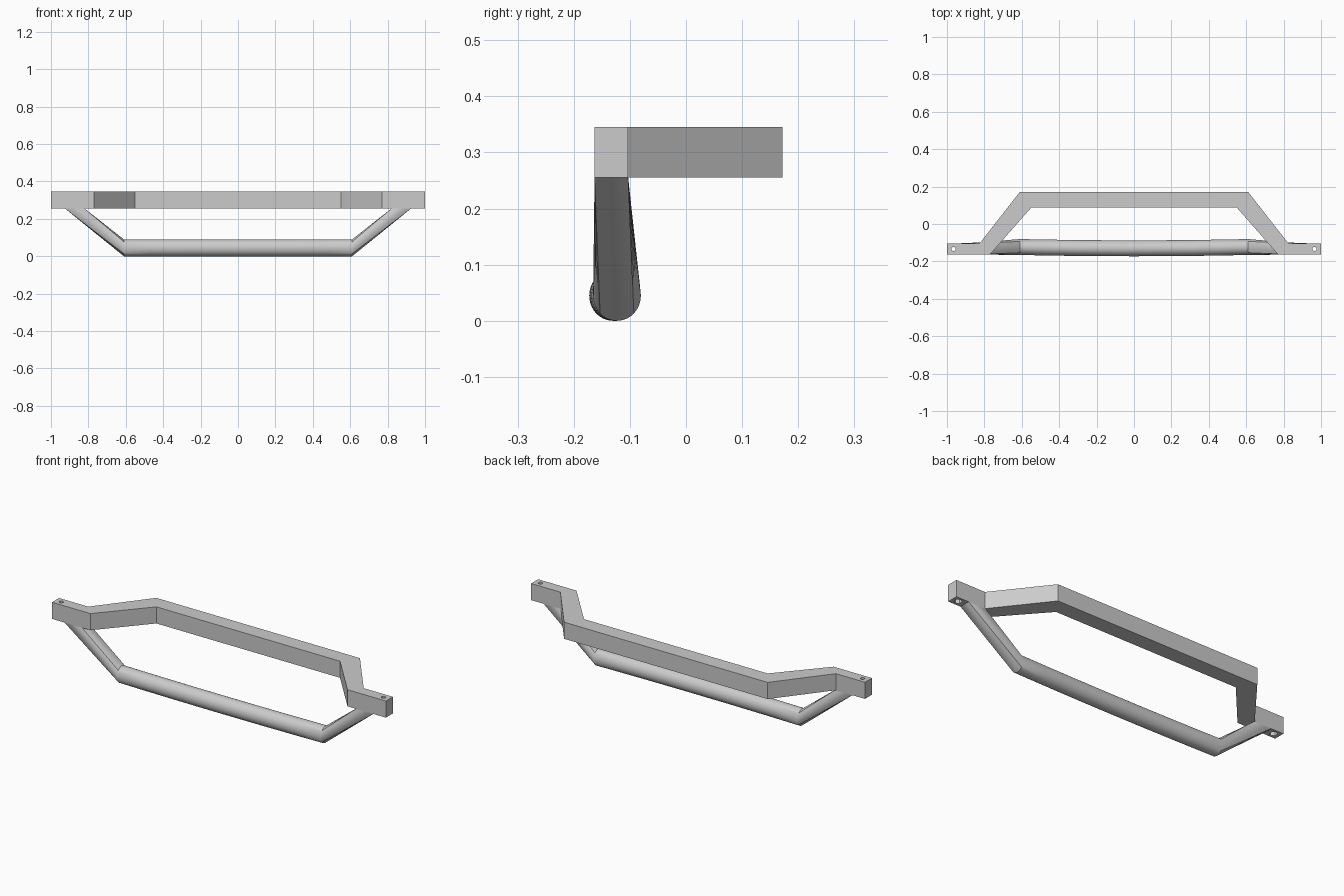
import bpy, bmesh, math

if "Cube" in bpy.data.objects:
    bpy.data.objects.remove(bpy.data.objects["Cube"])

grey = bpy.data.materials.new("light_grey")
grey.diffuse_color = (0.6, 0.6, 0.6, 1)
grey.use_nodes = True
grey.node_tree.nodes["Principled BSDF"].inputs["Base Color"].default_value = grey.diffuse_color


def finish(name, bm):
    bmesh.ops.recalc_face_normals(bm, faces=bm.faces)
    me = bpy.data.meshes.new(name)
    bm.to_mesh(me)
    bm.free()
    me.materials.append(grey)
    ob = bpy.data.objects.new(name, me)
    bpy.context.collection.objects.link(ob)
    bpy.ops.object.select_all(action='DESELECT')
    ob.select_set(True)
    bpy.context.view_layer.objects.active = ob
    return ob


# Flat bracket: mirrored plan outline, extruded upwards
Z0, Z1 = 0.255, 0.345
half = [(0.55, 0.087), (0.77, -0.163), (1, -0.163), (1, -0.103), (0.825, -0.103), (0.61, 0.172)]
outline = half + [(-x, y) for x, y in reversed(half)]
bm = bmesh.new()
base = bm.faces.new([bm.verts.new((x, y, Z0)) for x, y in outline])
top = bmesh.ops.extrude_face_region(bm, geom=[base])
bmesh.ops.translate(bm, vec=(0, 0, Z1 - Z0),
                    verts=[v for v in top["geom"] if isinstance(v, bmesh.types.BMVert)])
bracket = finish("bracket", bm)

# Screw holes with hexagonal pockets underneath
for side in (-1, 1):
    for sides, radius, z, depth in ((24, 0.011, 0.3, 0.2), (6, 0.02, Z0, 0.05)):
        bpy.ops.mesh.primitive_cylinder_add(vertices=sides, radius=radius, depth=depth,
                                            location=(side * 0.965, -0.133, z))
        cutter = bpy.context.object
        cutter.hide_render = True
        bpy.context.view_layer.objects.active = bracket
        cut = bracket.modifiers.new("hole", 'BOOLEAN')
        cut.operation, cut.solver, cut.object = 'DIFFERENCE', 'EXACT', cutter
        bpy.ops.object.modifier_apply(modifier=cut.name)
        bpy.data.objects.remove(cutter)

# Handle: slightly bowed round bar whose ends loft into rectangles under the bracket
N = 48
angles = [2 * math.pi * i / N for i in range(N)]


def bar_ring(x):
    y = -0.13 + 0.007 * (x / 0.61) ** 2
    return [(x, y + 0.0425 * math.cos(a), 0.045 + 0.045 * math.sin(a)) for a in angles]


def foot_ring(side):
    ring = []
    for a in angles:
        c, s = math.cos(a), math.sin(a)
        m = max(abs(c), abs(s))
        ring.append((side * (0.8725 - 0.0525 * s / m), -0.133 + 0.03 * c / m, Z0))
    return ring


rings = [foot_ring(-1)] + [bar_ring(-0.61 + 1.22 * i / 8) for i in range(9)] + [foot_ring(1)]
bm = bmesh.new()
loops = [[bm.verts.new(p) for p in r] for r in rings]
for a, b in zip(loops, loops[1:]):
    for i in range(N):
        j = (i + 1) % N
        bm.faces.new((a[i], a[j], b[j], b[i]))
bm.faces.new(loops[0])
bm.faces.new(loops[-1])
handle = finish("handle", bm)
bpy.ops.object.shade_smooth_by_angle(angle=math.radians(30))
